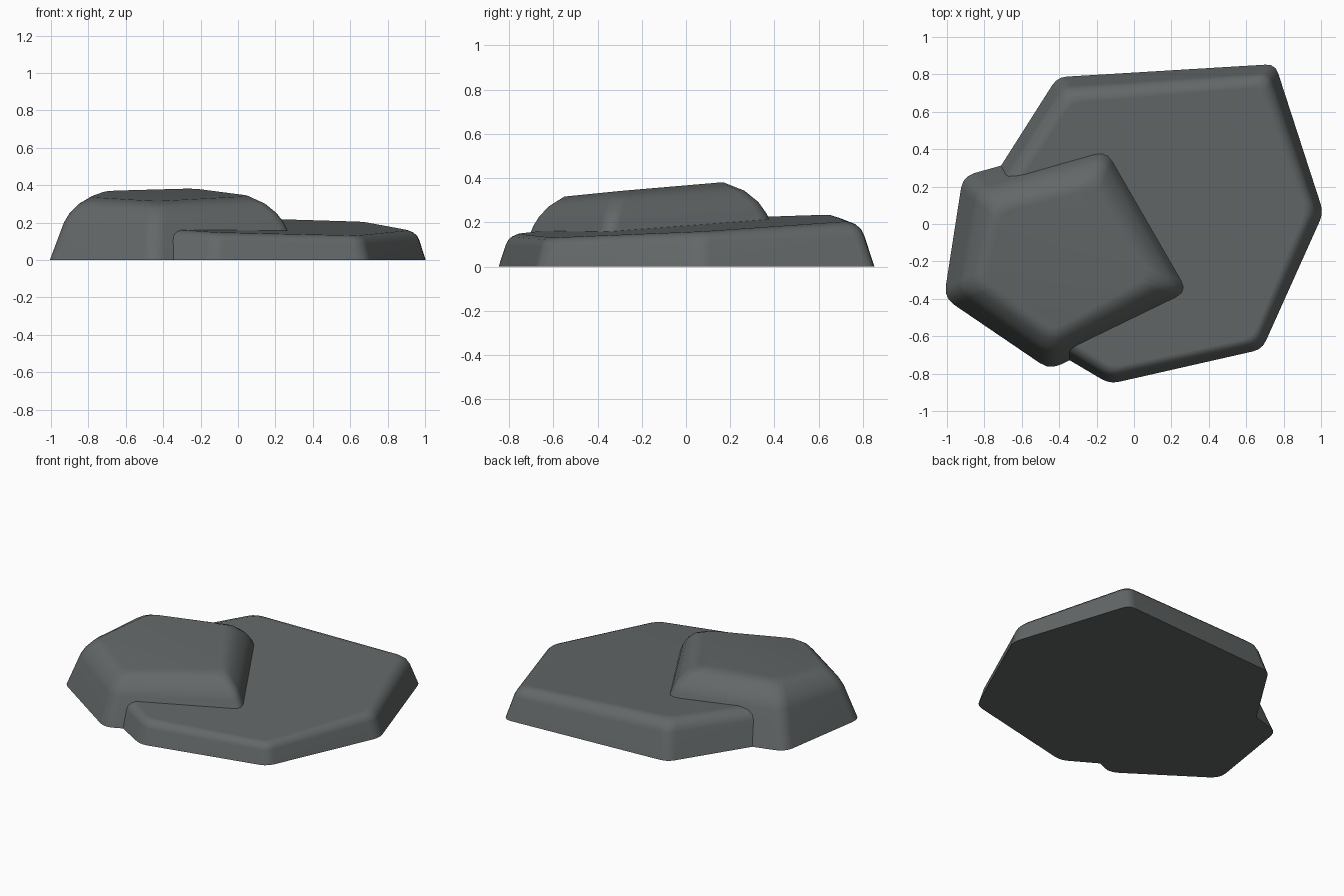
import bpy, bmesh, math
from mathutils import Vector

if "Cube" in bpy.data.objects:
    bpy.data.objects.remove(bpy.data.objects["Cube"])

stone = bpy.data.materials.new("dark grey stone")
stone.diffuse_color = (0.125, 0.137, 0.137, 1)
stone.use_nodes = True
stone.node_tree.nodes["Principled BSDF"].inputs["Base Color"].default_value = stone.diffuse_color


def inset_corners(corners, plane, k):
    """Mitred inset of a counter-clockwise outline, in proportion to height."""
    out, n = [], len(corners)
    for i, p in enumerate(corners):
        a = (p - corners[i - 1]).normalized()
        b = (corners[(i + 1) % n] - p).normalized()
        na, nb = Vector((-a.y, a.x)), Vector((-b.y, b.x))
        out.append(p + (na + nb) / (1 + na.dot(nb)) * k * plane(p))
    return out


def round_corners(corners, cut):
    """Replace every corner by a short four point curve."""
    out, n = [], len(corners)
    for i, p in enumerate(corners):
        a = p + (corners[i - 1] - p).normalized() * cut
        b = p + (corners[(i + 1) % n] - p).normalized() * cut
        for t in (0, 1 / 3, 2 / 3, 1):
            out.append(a * (1 - t) ** 2 + p * 2 * t * (1 - t) + b * t * t)
    return out


def make_stone(name, outline, top, profile, cut):
    """Loft a flat stone with a tilted top; profile = (inset, height) ratios."""
    corners = [Vector(c) for c in outline]
    plane = lambda p: top[0] + top[1] * p.x + top[2] * p.y
    bm = bmesh.new()
    rings = []
    for k, t in profile:
        pts = round_corners(inset_corners(corners, plane, k), cut)
        rings.append([bm.verts.new((p.x, p.y, t * plane(p))) for p in pts])
    n = len(rings[0])
    for lo, hi in zip(rings, rings[1:]):
        for i in range(n):
            j = (i + 1) % n
            bm.faces.new((lo[i], lo[j], hi[j], hi[i]))
    bm.faces.new(rings[-1])
    bm.faces.new(rings[0][::-1])
    mesh = bpy.data.meshes.new(name)
    bm.to_mesh(mesh)
    bm.free()
    mesh.materials.append(stone)
    ob = bpy.data.objects.new(name, mesh)
    bpy.context.collection.objects.link(ob)
    bpy.ops.object.select_all(action='DESELECT')
    ob.select_set(True)
    bpy.context.view_layer.objects.active = ob
    bpy.ops.object.shade_smooth_by_angle(angle=math.radians(40))
    mod = ob.modifiers.new("flat top shading", 'WEIGHTED_NORMAL')
    mod.keep_sharp = True


# Wide low slab
make_stone("large_slab",
           [(-0.41, 0.785), (-0.82, 0.14), (-0.60, -0.577), (-0.13, -0.855),
            (0.685, -0.67), (1.013, 0.06), (0.755, 0.855)],
           (0.187, -0.035, 0.056),
           [(0, 0), (0.21, 0.68), (0.28, 0.82), (0.40, 0.93), (0.58, 1)], 0.05)

# Taller stone overlapping the slab
make_stone("small_stone",
           [(-0.915, 0.255), (-1.016, -0.395), (-0.45, -0.78),
            (0.36, -0.385), (-0.11, 0.48)],
           (0.368, 0.006, 0.089),
           [(0, 0), (0.21, 0.6), (0.29, 0.74), (0.42, 0.88), (0.62, 1)], 0.065)
